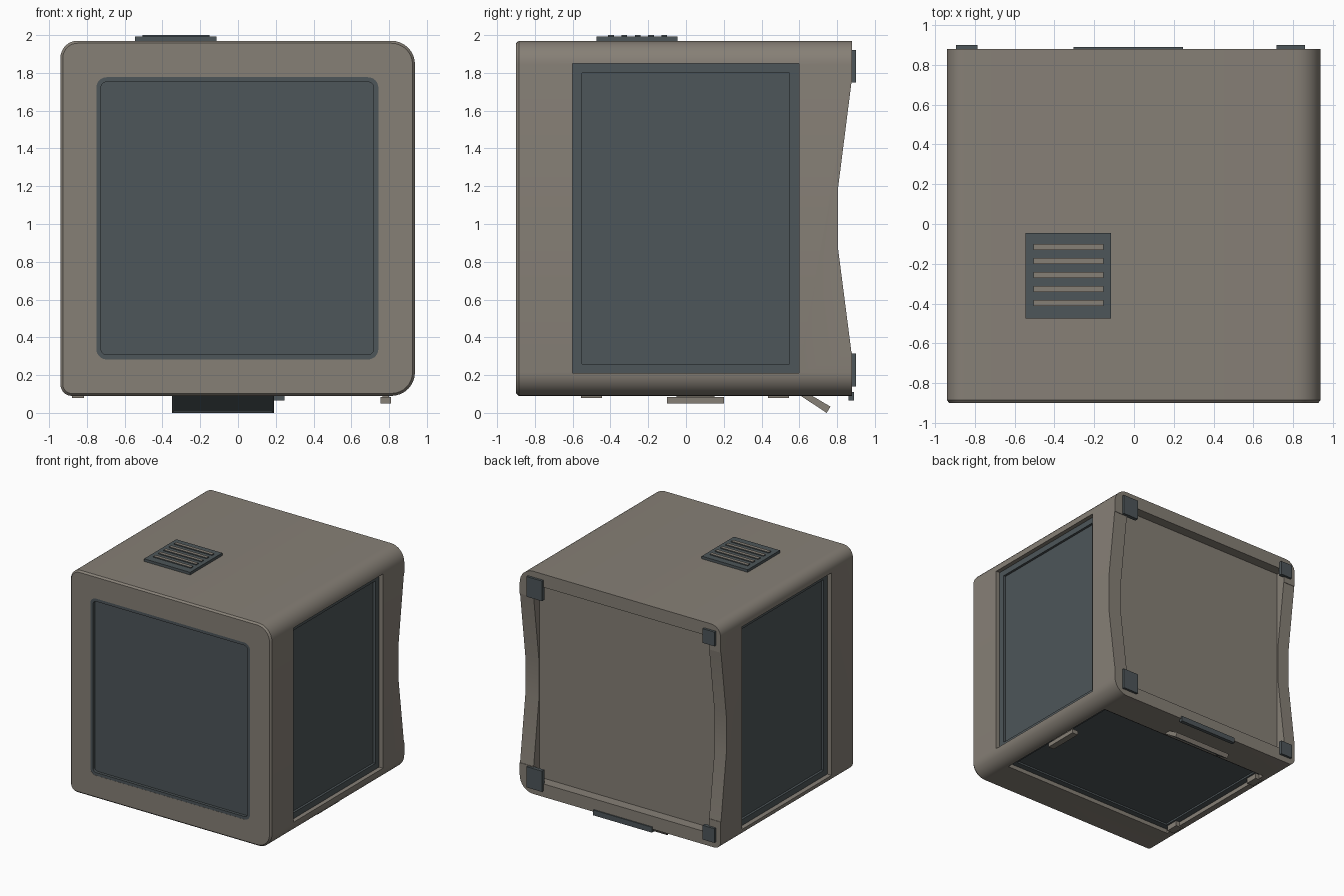
import bpy, bmesh, math

default = bpy.data.objects.get("Cube")
if default:
    bpy.data.objects.remove(default, do_unlink=True)


def material(name, rgb):
    m = bpy.data.materials.new(name)
    m.use_nodes = True
    m.diffuse_color = (*rgb, 1)
    m.node_tree.nodes["Principled BSDF"].inputs["Base Color"].default_value = (*rgb, 1)
    return m


BEIGE = material("warm grey shell", (0.24, 0.215, 0.182))
SLATE = material("dark slate", (0.075, 0.092, 0.1))

# How (u, v, depth) maps to x, y, z for each extrusion axis
AXES = {"X": lambda u, v, d: (d, u, v),
        "Y": lambda u, v, d: (u, d, v),
        "Z": lambda u, v, d: (u, v, d)}


def rounded(u0, u1, v0, v1, radii=(0, 0, 0, 0), inset=0, steps=8):
    """Rectangle outline with a radius per corner: BL, BR, TR, TL."""
    u0, u1, v0, v1 = u0 + inset, u1 - inset, v0 + inset, v1 - inset
    pts = []
    corners = [(u0, v0, 1, 1), (u1, v0, -1, 1), (u1, v1, -1, -1), (u0, v1, 1, -1)]
    for i, (u, v, su, sv) in enumerate(corners):
        r = radii[i] - inset if radii[i] else 0
        if r <= 0:
            pts.append((u, v))
            continue
        for k in range(steps + 1):
            a = math.pi * (1 + i / 2 + k / steps / 2)
            pts.append((u + su * r + r * math.cos(a), v + sv * r + r * math.sin(a)))
    return pts


def loft(name, axis, sections, mats=(BEIGE,)):
    """Closed solid through (outline, depth) sections."""
    bm = bmesh.new()
    rings = [[bm.verts.new(AXES[axis](u, v, d)) for u, v in pts] for pts, d in sections]
    for a, b in zip(rings, rings[1:]):
        for i in range(len(a)):
            j = (i + 1) % len(a)
            bm.faces.new((a[i], a[j], b[j], b[i]))
    bm.faces.new(rings[0])
    bm.faces.new(rings[-1])
    bmesh.ops.recalc_face_normals(bm, faces=bm.faces)
    mesh = bpy.data.meshes.new(name)
    bm.to_mesh(mesh)
    bm.free()
    for m in mats:
        mesh.materials.append(m)
    ob = bpy.data.objects.new(name, mesh)
    bpy.context.scene.collection.objects.link(ob)
    return ob


def box(name, x, y, z, mats=(BEIGE,)):
    outline = rounded(*x, *y)
    return loft(name, "Z", [(outline, z[0]), (outline, z[1])], mats)


def activate(ob):
    bpy.ops.object.select_all(action="DESELECT")
    ob.select_set(True)
    bpy.context.view_layer.objects.active = ob


def cut(ob, cutter):
    cutter.hide_render = True
    mod = ob.modifiers.new("cut", "BOOLEAN")
    mod.operation = "DIFFERENCE"
    mod.solver = "EXACT"
    mod.object = cutter
    activate(ob)
    bpy.ops.object.modifier_apply(modifier=mod.name)
    bpy.data.objects.remove(cutter, do_unlink=True)


# Shell with softened front edge
shell_shape = (-0.94, 0.937, 0.09, 1.97, (0.06, 0.125, 0.125, 0.09))
full = rounded(*shell_shape)
shell = loft("shell", "Y", [(rounded(*shell_shape, inset=0.013), -0.9),
                            (full, -0.885), (full, 0.88)])

# Recessed panels: pocket in the shell and a stepped dark panel inside it.
# name, axis, outline, corner radius, step width, outside, frame, inner, pocket floor
panels = [
    ("front_screen", "Y", (-0.75, 0.743, 0.283, 1.777), 0.055, 0.025, -1, -0.899, -0.875, -0.86),
    ("left_side_panel", "X", (-0.6, 0.597, 0.21, 1.85), 0, 0.05, 1, 0.9, 0.88, 0.86),
    ("right_side_panel", "X", (-0.6, 0.597, 0.15, 1.86), 0, 0.05, -1, -0.9, -0.88, -0.86),
    ("bottom_panel", "Z", (-0.85, 0.81, -0.6, 0.597), 0, 0.05, 0, 0.125, 0.14, 0.16),
]
for name, axis, rect, radius, step, outside, frame, inner, floor in panels:
    r = (radius,) * 4
    outer_line, inner_line = rounded(*rect, r), rounded(*rect, r, inset=step)
    cut(shell, loft("cutter", axis, [(outer_line, outside), (outer_line, floor)]))
    loft(name, axis, [(outer_line, floor), (outer_line, frame),
                      (inner_line, frame), (inner_line, inner)], (SLATE,))

# Recessed back and the scoop through its side rims
back = rounded(-0.83, 0.81, 0.2, 1.86)
cut(shell, loft("cutter", "Y", [(back, 0.795), (back, 1)]))
scoop = [(0.876, 1.75), (0.805, 1.19), (0.805, 0.87), (0.876, 0.32), (1, 0.32), (1, 1.75)]
cut(shell, loft("cutter", "X", [(scoop, -1.2), (scoop, 1.2)]))
activate(shell)
bpy.ops.object.shade_smooth_by_angle(angle=math.radians(30))

# Back pads
for name, x, z in [("left_top_pad", (0.715, 0.86), (1.75, 1.92)),
                   ("left_bottom_pad", (0.715, 0.86), (0.14, 0.315)),
                   ("right_top_pad", (-0.895, -0.785), (1.80, 1.92)),
                   ("right_bottom_pad", (-0.895, -0.785), (0.14, 0.26))]:
    box(name, x, (0.868, 0.9), z, (SLATE,))

# Bar under the back edge
box("back_bar", (-0.305, 0.245), (0.86, 0.89), (0.065, 0.11), (SLATE,))

# Top vent with raised slats, pale on top only
box("vent_base", (-0.545, -0.115), (-0.475, -0.045), (1.96, 1.992), (SLATE,))
for i in range(5):
    y = -0.115 - 0.0705 * i
    slat = box(f"vent_slat_{i + 1}", (-0.505, -0.152), (y - 0.015, y + 0.015),
               (1.985, 2.0), (SLATE, BEIGE))
    for f in slat.data.polygons:
        f.material_index = int(f.normal.z > 0.9)

# Bottom clips and handle
for name, y in [("front_clip", -0.5), ("back_clip", 0.49)]:
    box(name, (-0.88, -0.815), (y - 0.055, y + 0.055), (0.08, 0.13))
box("bottom_handle", (0.755, 0.81), (-0.1, 0.2), (0.05, 0.085))
box("handle_mount", (0.765, 0.80), (-0.05, 0.15), (0.08, 0.13))

# Tilted flap with a dark, inset underside
flap_profile = [(0.6, 0.095), (0.745, 0.0), (0.765, 0.033), (0.66, 0.095)]
flap = loft("flap", "X", [(flap_profile, -0.35), (flap_profile, 0.19)], (BEIGE, SLATE))
bm = bmesh.new()
bm.from_mesh(flap.data)
under = [f for f in bm.faces if f.normal.y < -0.3 and f.normal.z < -0.3]
for f in under:
    f.material_index = 1
bmesh.ops.inset_individual(bm, faces=under, thickness=0.015, depth=-0.005)
bm.to_mesh(flap.data)
bm.free()
